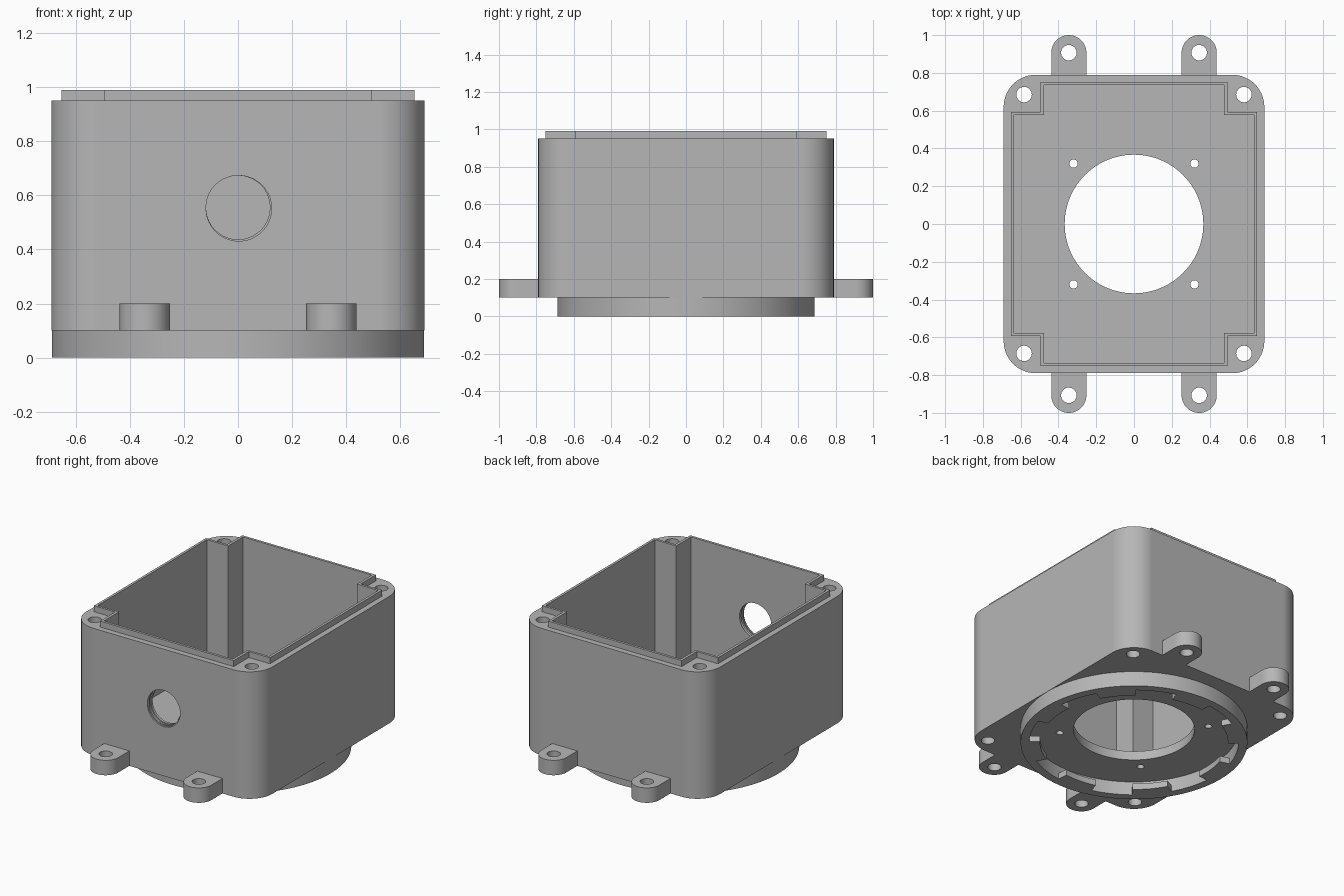
import bpy, bmesh
from math import sin, cos, pi, radians
from mathutils import Matrix

cube = bpy.data.objects.get("Cube")
if cube:
    bpy.data.objects.remove(cube, do_unlink=True)

grey = bpy.data.materials.new("plain grey")
grey.use_nodes = True
colour = (0.47, 0.47, 0.47, 1)
grey.diffuse_color = colour
shader = next(n for n in grey.node_tree.nodes if n.type == 'BSDF_PRINCIPLED')
shader.inputs["Base Color"].default_value = colour


def arc(cx, cy, r, a0, a1, n):
    """Points along an arc, angles in degrees, both ends included."""
    angles = [radians(a0 + (a1 - a0) * i / n) for i in range(n + 1)]
    return [(cx + r * cos(a), cy + r * sin(a)) for a in angles]


def circle(cx, cy, r, n=48):
    return arc(cx, cy, r, 0, 360, n)[:-1]


def prism(name, outline, z0, z1):
    """Extrude a closed outline between two heights."""
    bm = bmesh.new()
    base = bm.faces.new([bm.verts.new((x, y, z0)) for x, y in outline])
    top = bmesh.ops.extrude_face_region(bm, geom=[base])["geom"]
    verts = [v for v in top if isinstance(v, bmesh.types.BMVert)]
    bmesh.ops.translate(bm, verts=verts, vec=(0, 0, z1 - z0))
    bmesh.ops.recalc_face_normals(bm, faces=bm.faces)
    mesh = bpy.data.meshes.new(name)
    bm.to_mesh(mesh)
    bm.free()
    mesh.materials.append(grey)
    obj = bpy.data.objects.new(name, mesh)
    bpy.context.collection.objects.link(obj)
    return obj


def combine(target, other, operation):
    """Apply a boolean and discard the second object."""
    mod = target.modifiers.new("boolean", 'BOOLEAN')
    mod.operation = operation
    mod.solver = 'EXACT'
    mod.object = other
    bpy.context.view_layer.objects.active = target
    bpy.ops.object.modifier_apply(modifier=mod.name)
    bpy.data.objects.remove(other, do_unlink=True)


def add(other):
    combine(box, other, 'UNION')


def cut(outline, z0, z1, matrix=None):
    cutter = prism("cutter", outline, z0, z1)
    cutter.hide_render = True
    if matrix:
        cutter.data.transform(matrix)
    combine(box, cutter, 'DIFFERENCE')


def cross(x, y, nx, ny):
    """Rectangle with its four corners notched out."""
    return [(x, -ny), (x, ny), (nx, ny), (nx, y), (-nx, y), (-nx, ny),
            (-x, ny), (-x, -ny), (-nx, -ny), (-nx, -y), (nx, -y), (nx, -ny)]


signs = [(sx, sy) for sx in (-1, 1) for sy in (-1, 1)]

# Rounded outer shell
W, D, R = 0.69, 0.79, 0.17
shell = []
for i, (sx, sy) in enumerate([(1, 1), (-1, 1), (-1, -1), (1, -1)]):
    shell += arc(sx * (W - R), sy * (D - R), R, 90 * i, 90 * i + 90, 16)
box = prism("junction_box", shell, 0.1, 0.95)

# Raised lip, then the cavity with corner posts left standing
add(prism("lip", cross(0.652, 0.752, 0.495, 0.593), 0.9, 0.99))
cut(cross(0.635, 0.735, 0.477, 0.577), 0.15, 1.2)

# Round mounting flange with a recess underneath
add(prism("flange", circle(0, 0, 0.688, 128), 0, 0.12))
cut(circle(0, 0, 0.635, 128), -0.1, 0.09)

# Locking lugs inside the flange
for k in range(8):
    mid = 45 * k - 5
    outline = arc(0, 0, 0.65, mid - 11, mid + 11, 8) + arc(0, 0, 0.57, mid + 11, mid - 11, 8)
    add(prism("lug", outline, 0, 0.04))

# Mounting ears
for sx, sy in signs:
    x, w = sx * 0.345, 0.093
    ear = arc(x, sy * 0.907, w, 0, sy * 180, 24)
    ear += [(x - w, sy * 0.77), (x + w, sy * 0.77)]
    add(prism("ear", ear, 0.1, 0.2))

# Floor opening, screw holes, corner post holes and ear holes
cut(circle(0, 0, 0.367, 96), 0, 0.3)
for sx, sy in signs:
    cut(circle(sx * 0.32, sy * 0.32, 0.022, 24), 0.05, 0.3)
    cut(circle(sx * 0.582, sy * 0.685, 0.041, 32), 0.05, 1.1)
    cut(circle(sx * 0.345, sy * 0.907, 0.041, 32), 0, 0.4)

# Cable entry in the front wall, with a shallow thread groove
turn = Matrix.Rotation(pi / 2, 4, 'X')
cut(circle(0, 0.555, 0.118, 64), 0.7, 0.9, turn)
cut(circle(0.003, 0.552, 0.121, 64), 0.78, 0.9, turn)
cut(circle(0, 0.555, 0.125, 64), 0.752, 0.77, turn)

# Smooth round walls, crisp edges
bpy.ops.object.select_all(action='DESELECT')
box.select_set(True)
bpy.context.view_layer.objects.active = box
bpy.ops.object.shade_smooth_by_angle(angle=radians(30))
normals = box.modifiers.new("weighted normals", 'WEIGHTED_NORMAL')
normals.keep_sharp = True
